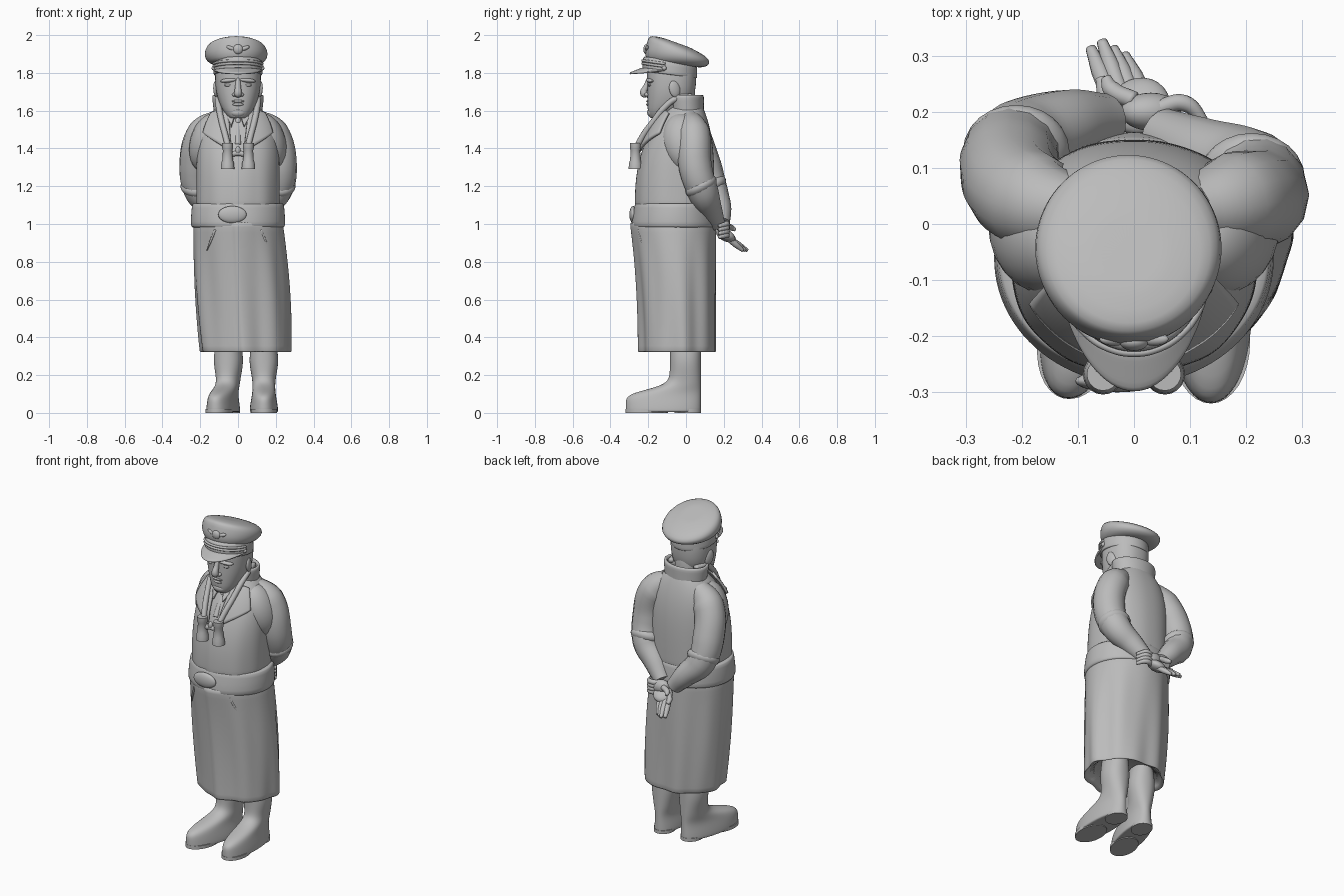
import bpy, bmesh
from math import sin, cos, pi, copysign, radians
from mathutils import Vector

cube = bpy.data.objects.get("Cube")
if cube:
    bpy.data.objects.remove(cube)

GREY = (0.5, 0.5, 0.5, 1)
grey = bpy.data.materials.new("plain grey")
grey.use_nodes = True
grey.diffuse_color = GREY
grey.node_tree.nodes["Principled BSDF"].inputs["Base Color"].default_value = GREY


def finish(bm, name, levels=0, thickness=0):
    bmesh.ops.recalc_face_normals(bm, faces=bm.faces)
    mesh = bpy.data.meshes.new(name)
    bm.to_mesh(mesh)
    bm.free()
    ob = bpy.data.objects.new(name, mesh)
    bpy.context.collection.objects.link(ob)
    mesh.materials.append(grey)
    for face in mesh.polygons:
        face.use_smooth = True
    if thickness:
        solid = ob.modifiers.new("thickness", 'SOLIDIFY')
        solid.thickness, solid.offset = thickness, 0
    if levels:
        smooth = ob.modifiers.new("smooth", 'SUBSURF')
        smooth.levels = smooth.render_levels = levels
    return ob


def oval(z, front, back, width, x=0):
    """Ring given by its front and back depth and its half width."""
    return z, x, (front + back) / 2, width, (back - front) / 2


def loft(name, rings, sides=32, power=2, tilts=None, folds=None, overlap=0, hollow=0, levels=1):
    """Skin ovals (z, x, y, half width, half depth) and turn both ends inward as a lip."""
    z, x, y, w, d = rings[0]
    z2, x2, y2, w2, d2 = rings[-1]
    rings = [(z + hollow, x, y, w * .9, d * .9), *rings, (z2, x2, y2, w2 * .9, d2 * .9)]
    bm = bmesh.new()
    loops = []
    for i, (z, x, y, w, d) in enumerate(rings):
        near = min(max(i - 1, 0), len(rings) - 3)
        fold = folds(z) if folds else 0
        loop = []
        for k in range(sides):
            a = 2 * pi * k / sides
            px = copysign(abs(cos(a)) ** (2 / power), cos(a))
            py = copysign(abs(sin(a)) ** (2 / power), sin(a))
            grow = 1 + fold * (sin(7 * a + 2 * z) + sin(11 * a - z) / 2)
            # The coat front overlaps along one edge
            past_edge = (a + pi / 2 + .12) % (2 * pi)
            grow += overlap * max(0, 1 - 2 * past_edge)
            tilt = tilts[near] * d * py if tilts else 0
            loop.append(bm.verts.new((x + w * px * grow, y + d * py * grow, z + tilt)))
        loops.append(loop)
    for low, high in zip(loops, loops[1:]):
        for k in range(sides):
            bm.faces.new((low[k - 1], low[k], high[k], high[k - 1]))
    bm.faces.new(loops[0])
    bm.faces.new(loops[-1])
    return finish(bm, name, levels)


def blob(name, place, size, turn=(0, 0, 0)):
    bm = bmesh.new()
    bmesh.ops.create_uvsphere(bm, u_segments=24, v_segments=16, radius=1)
    ob = finish(bm, name)
    ob.location, ob.scale, ob.rotation_euler = place, size, turn


def tube(name, points, radii, tip=1):
    """Smooth round tube; radii is one number or a list, tip narrows the end."""
    if not isinstance(radii, list):
        radii = [radii] * (len(points) - 1) + [radii * tip]
    curve = bpy.data.curves.new(name, 'CURVE')
    curve.dimensions, curve.bevel_depth, curve.bevel_resolution = '3D', 1, 5
    curve.use_fill_caps, curve.resolution_u = True, 8
    spline = curve.splines.new('BEZIER')
    spline.bezier_points.add(len(points) - 1)
    for knot, point, radius in zip(spline.bezier_points, points, radii):
        knot.co, knot.radius = point, radius
        knot.handle_left_type = knot.handle_right_type = 'AUTO'
    path = bpy.data.objects.new(name + "_path", curve)
    bpy.context.collection.objects.link(path)
    graph = bpy.context.evaluated_depsgraph_get()
    mesh = bpy.data.meshes.new_from_object(path.evaluated_get(graph))
    bpy.data.objects.remove(path)
    bm = bmesh.new()
    bm.from_mesh(mesh)
    bpy.data.meshes.remove(mesh)
    bmesh.ops.remove_doubles(bm, verts=bm.verts, dist=.0001)
    return finish(bm, name)


def sheet(name, surface, columns, rows, thickness, levels=1):
    bm = bmesh.new()
    grid = [[bm.verts.new(surface(i / columns, j / rows)) for j in range(rows + 1)]
            for i in range(columns + 1)]
    for left, right in zip(grid, grid[1:]):
        for j in range(rows):
            bm.faces.new((left[j], right[j], right[j + 1], left[j + 1]))
    return finish(bm, name, levels, thickness)


def flap(name, corners, target, lift):
    """Four-cornered piece of cloth laid on the chest."""
    a, b, c, d = [Vector((x, .7 * z - 1.22, z)) for x, z in corners]
    ob = sheet(name, lambda u, v: a.lerp(b, u).lerp(d.lerp(c, u), v), 10, 10, .014, levels=0)
    lay = ob.modifiers.new("lay", 'SHRINKWRAP')
    lay.target, lay.offset = target, lift
    lay.wrap_method, lay.wrap_mode = 'NEAREST_SURFACEPOINT', 'OUTSIDE_SURFACE'
    ob.modifiers.move(1, 0)


# Long coat: hollow skirt, belt and chest
def skirt_ring(t):
    return oval(.295 + .72 * t, -.24 - .05 * t * t, .16, .237 + .014 * sin(pi * t), .04 * (1 - t))


def chest_ring(t):
    return oval(1.08 + .56 * t, .19 * t ** 2.7 - .265, .15 - .07 * t ** 4, .22 * (1 - .6 * t ** 6))


steps = [k / 12 for k in range(13)]
loft("coat_skirt", [skirt_ring(t) for t in steps], 96, overlap=.05, hollow=.1,
     folds=lambda z: .03 * (1 - z ** 3))
torso = loft("coat_body", [chest_ring(t) for t in steps], 96, 2.3, overlap=.04,
             folds=lambda z: .01 * (1.6 - z))
loft("belt", [oval(.98, -.285, .165, .247), oval(1, -.29, .165, .252), oval(1.1, -.272, .155, .245),
              oval(1.11, -.27, .15, .24)], 48)
blob("buckle", (-.03, -.28, 1.05), (.075, .02, .045))

# Sleeves, the right one held further back, with broad shoulders
for name, side, back in (("right", -1, .05), ("left", 1, 0)):
    tube(name + "_sleeve", [(side * .1, .02, 1.55), (side * .18, .04, 1.48),
                            (side * .222, .05 + back, 1.3), (side * .2, .09 + back, 1.17),
                            (side * .12, .125 + back, 1.08), (side * .05, .16 + back / 2, 1)],
         [.06, .088, .09, .083, .066, .048])
    blob(name + "_shoulder", (side * .155, -.01, 1.43), (.1, .115, .16), (.2, side * -.25, 0))
    blob(name + "_elbow_crease", (side * .21, .08 + back, 1.2), (.095, .09, .05), (.5, 0, 0))

# Clasped hands behind the back
blob("left_palm", (.01, .21, .94), (.055, .055, .03), (-.5, 0, .4))
blob("right_palm", (.03, .2, .98), (.055, .034, .04), (0, .3, 0))
for i in range(4):
    base = Vector((.02 * i - .035, .21, .935))
    reach = Vector((-.042, .115 - .012 * abs(i - 1), -.075))
    tube("left_finger", [base, base + reach * .6, base + reach], .016, .6)
    knuckle = Vector((.09, .215, 1 - .02 * i))
    tube("right_finger", [knuckle - Vector((.05, .01, 0)), knuckle,
                          knuckle + Vector((.04, -.04, -.01))], .015, .6)
tube("left_thumb", [(-.02, .2, .95), (-.05, .23, .93), (-.06, .26, .92)], .015, .6)
tube("right_thumb", [(0, .22, .99), (-.04, .24, .98), (-.05, .26, .97)], .016, .6)


# Boots: a long round toe that gives way to the shaft
def boot_ring(z):
    toe = .085 + .235 / (1 + (z / .125) ** 9)
    return oval(z, -toe, .08, .068 + .008 * cos(2 * pi * z / .28))


for side, x, yaw in (("right", -.05, -.24), ("left", .137, 0)):
    parts = [loft(side + "_boot", [boot_ring(.005 + .02 * k) for k in range(20)], power=2.2),
             loft(side + "_sole", [oval(z, -.32, -.1, .07) for z in (0, .02)], levels=0),
             loft(side + "_heel", [oval(z, -.06, .08, .058) for z in (0, .02)], levels=0)]
    for part in parts:
        part.location.x, part.rotation_euler.z = x, yaw

# Head and neck
loft("neck", [oval(z, -.11, .05, .08) for z in (1.5, 1.6, 1.72)], 24)
loft("head", [oval(1.56, -.19, -.09, .045), oval(1.59, -.203, -.04, .075), oval(1.64, -.205, .03, .1),
              oval(1.7, -.207, .05, .117), oval(1.76, -.205, .055, .122), oval(1.83, -.21, .055, .122)],
     power=2.3)
tube("nose", [(0, -.195, 1.77), (0, -.21, 1.73), (0, -.222, 1.69), (0, -.205, 1.68)],
     [.012, .015, .021, .012])
blob("upper_lip", (0, -.197, 1.65), (.036, .014, .008))
blob("lower_lip", (0, -.197, 1.633), (.03, .014, .009))
blob("chin", (0, -.18, 1.59), (.04, .026, .025))
for s in (-1, 1):
    blob("nostril", (s * .018, -.205, 1.685), (.013, .016, .011))
    blob("brow", (s * .05, -.19, 1.76), (.045, .02, .012), (0, s * .1, s * .25))
    blob("eye", (s * .05, -.19, 1.735), (.022, .012, .008))
    blob("ear", (s * .115, -.06, 1.715), (.014, .03, .045), (.2, 0, s * .3))

# Peaked cap with a crown sloping to the back
loft("cap_band", [oval(z, -.23, .06, .13) for z in (1.79, 1.8, 1.87)], 40, tilts=[-.13] * 3)
crown = [(1.85, -.08, .13), (1.87, -.06, .16), (1.9, -.04, .17), (1.93, -.04, .16),
         (1.95, -.05, .135), (1.96, -.05, .07)]
loft("cap_crown", [(z, -.01, y, r, r) for z, y, r in crown], 40, tilts=[-.15, -.27, -.3, -.35, -.36, -.36])


def visor(u, v):
    a = radians(165 * (u - .5) - 90)
    out = v * sin(pi * u)
    return ((.128 + .012 * out) * cos(a), (.14 + .075 * out) * sin(a) - .085,
            1.81 - .015 * sin(a) - .03 * out)


sheet("cap_visor", visor, 20, 4, .012)
arc = [radians(20 * k - 170) for k in range(9)]
for z in (1.83, 1.845):
    tube("cap_cord", [(.131 * cos(a), .145 * sin(a) - .085, z - .02 * sin(a)) for a in arc], .007)
blob("cap_badge", (0, -.21, 1.925), (.026, .016, .026))
for s in (-1, 1):
    blob("badge_wing", (s * .035, -.205, 1.93), (.028, .012, .011), (0, -s * .35, 0))
    blob("cap_button", (s * .128, -.115, 1.825), (.012, .012, .012))


# Stand-up collar, lapels and shirt front
def collar(u, v):
    a = radians(276 * u - 48)
    front = 1 - sin(a)
    flare = 1 + .12 * (v - .5) * front
    return .122 * flare * cos(a), .085 * flare * sin(a), 1.575 + .11 * v - .015 * front * (1 - v)


sheet("coat_collar", collar, 28, 4, .02)
for s in (-1, 1):
    flap("lapel", [(s * .05, 1.59), (s * .15, 1.6), (s * .22, 1.5), (s * .03, 1.38)], torso, .018)
    flap("shirt_collar", [(s * .01, 1.56), (s * .05, 1.6), (s * .05, 1.54), (s * .03, 1.5)], torso, .02)
    tube("pocket_slit", [(s * .12, -.25, .97), (s * .145, -.235, .91), (s * .165, -.215, .86)], .006, .5)
blob("scarf", (0, -.105, 1.575), (.06, .045, .035))
blob("tie_knot", (0, -.14, 1.54), (.018, .02, .024))
tube("tie", [(0, -.145, 1.53), (0, -.185, 1.47), (0, -.215, 1.42)], .016)

# Binoculars on a neck strap
for s in (-1, 1):
    x = s * .055
    barrel = [(1.29, .036), (1.32, .034), (1.34, .028), (1.39, .025), (1.4, .029), (1.43, .029)]
    loft("binocular_barrel", [(z, x, -.268, r, r) for z, r in barrel], 20, levels=0)
    tube("neck_strap", [(x, -.255, 1.42), (s * .07, -.22, 1.48), (s * .086, -.175, 1.54),
                        (s * .1, -.12, 1.61), (s * .105, -.05, 1.665), (s * .085, .03, 1.675)], .016)
tube("binocular_bridge", [(-.05, -.262, 1.365), (0, -.262, 1.375), (.05, -.262, 1.365)], .015)
blob("focus_wheel", (0, -.266, 1.39), (.014, .014, .022))

# Keep crisp edges on the hard parts
bpy.ops.object.select_all(action='DESELECT')
for ob in bpy.context.collection.objects:
    if ob.name.split(".")[0].endswith(("barrel", "sole", "heel", "sleeve")):
        ob.select_set(True)
        bpy.context.view_layer.objects.active = ob
bpy.ops.object.shade_smooth_by_angle()
